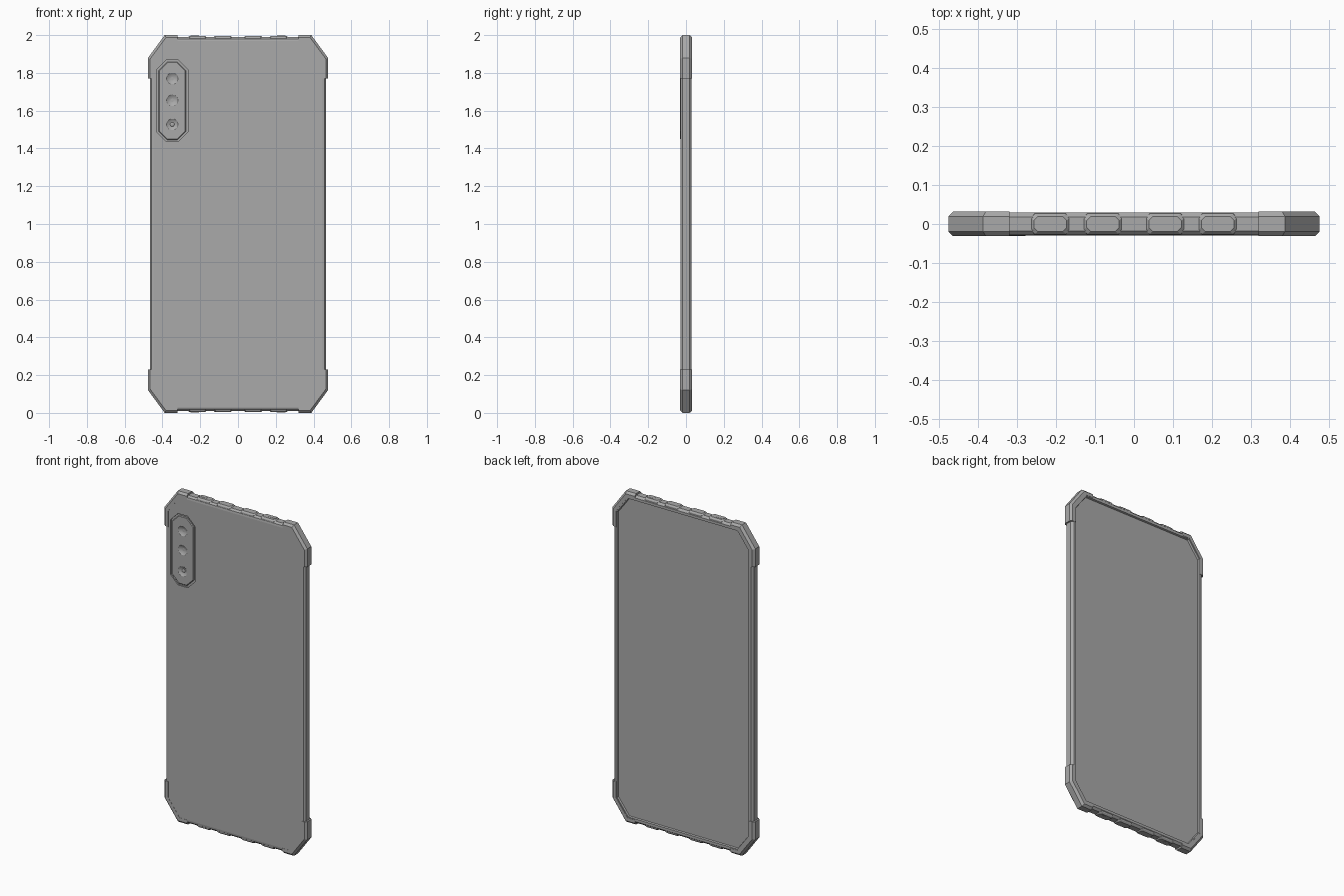
import bpy
import bmesh

if "Cube" in bpy.data.objects:
    bpy.data.objects.remove(bpy.data.objects["Cube"])

grey = bpy.data.materials.new("mid_grey")
grey.use_nodes = True
COLOUR = (0.4, 0.4, 0.4, 1)
grey.diffuse_color = COLOUR
grey.node_tree.nodes["Principled BSDF"].inputs["Base Color"].default_value = COLOUR

HALF_W, HALF_H = 0.467, 0.99   # half size of the case outline


def make_object(name, bm, mirror=(False, False, False)):
    """Object at mid height, so mirroring works about the case centre."""
    bmesh.ops.recalc_face_normals(bm, faces=bm.faces[:])
    mesh = bpy.data.meshes.new(name)
    bm.to_mesh(mesh)
    bm.free()
    mesh.materials.append(grey)
    ob = bpy.data.objects.new(name, mesh)
    ob.location.z = 1
    bpy.context.collection.objects.link(ob)
    if any(mirror):
        mod = ob.modifiers.new("mirror", 'MIRROR')
        mod.use_axis = mirror
        mod.use_mirror_merge = False
    return ob


def corner(d):
    """Two ends of the top left chamfer, inset by d."""
    w, h = HALF_W - d, HALF_H - d
    return [(w - 0.085 + 0.4 * d, h), (w, h - 0.115 + 0.6 * d)]


def outline(d):
    a, b = corner(d)
    half = [a, b, (b[0], -b[1]), (a[0], -a[1])]
    return half + [(-x, z) for x, z in reversed(half)]


def loft(rings, wrap_ring=True, wrap_profile=False):
    """Skin rings of (x, y, z) points and close the ends."""
    bm = bmesh.new()
    vs = [[bm.verts.new(p) for p in ring] for ring in rings]
    n = len(vs[0])
    for r in range(len(vs) - 1):
        for i in range(n if wrap_ring else n - 1):
            j = (i + 1) % n
            bm.faces.new((vs[r][i], vs[r][j], vs[r + 1][j], vs[r + 1][i]))
    bm.faces.new(vs[0])
    bm.faces.new(vs[-1])
    return bm


def octagon_prism(name, cx, cz, w, h, c, y0, y1, edge=0.0):
    """Upright eight sided plate with an optional bevelled front edge."""
    def ring(y, inset):
        a, b, k = w - inset, h - inset, c - 0.6 * inset
        half = [(a - k, b), (a, b - k), (a, k - b), (a - k, -b)]
        pts = half + [(-x, -z) for x, z in half]
        return [(cx + x, y, cz + z) for x, z in pts]
    rings = [ring(y0, edge), ring(y1, 0)]
    if edge:
        rings.insert(1, ring(y0 + edge, 0))
    return make_object(name, loft(rings))


def cut(target, cutter):
    mod = target.modifiers.new("cut", 'BOOLEAN')
    mod.operation, mod.object, mod.solver = 'DIFFERENCE', cutter, 'EXACT'
    cutter.hide_render = True
    bpy.context.view_layer.objects.active = target
    bpy.ops.object.modifier_apply(modifier=mod.name)
    bpy.data.objects.remove(cutter)


# Case body: bevelled frame, flat camera side, shallow recess on the other side
profile = [(0.032, -0.030), (0.022, -0.030), (0.010, -0.028), (0, -0.018), (0, 0.018),
           (0.012, 0.030), (0.028, 0.030), (0.031, 0.020)]
body = make_object("case_body", loft([[(x, y, z) for x, z in outline(d)] for d, y in profile]))

# Corner bumpers: thicker band swept round each chamfer
bumper = [(0.022, -0.031), (0.002, -0.031), (-0.010, -0.019), (-0.010, 0.019),
          (0.002, 0.032), (0.022, 0.032)]
rings = []
for step in range(4):
    ring = []
    for d, y in bumper:
        a, b = corner(d)
        path = [(0.32, a[1]), a, b, (b[0], 0.77)]
        x, z = path[step]
        ring.append((x, y, z))
    rings.append(ring)
make_object("corner_bumpers", loft(rings), (True, False, True))

# Grip pads along the top and bottom edges
for name, x in (("inner_grip_pads", 0.08), ("outer_grip_pads", 0.215)):
    levels = [(0.05, 0.028, 0.975), (0.05, 0.026, 0.988), (0.042, 0.019, 0.996)]
    rings = []
    for w, t, z in levels:
        k = 0.010
        half = [(w - k, t), (w, t - k), (w, k - t), (w - k, -t)]
        rings.append([(x + px, py, z) for px, py in half + [(-p, -q) for p, q in half]])
    make_object(name, loft(rings), (True, False, True))

# Small slots on the outer pads
bm = bmesh.new()
bmesh.ops.create_cube(bm, size=1)
bmesh.ops.scale(bm, vec=(0.045, 0.016, 0.004), verts=bm.verts)
bmesh.ops.translate(bm, vec=(0.23, 0.003, 0.995), verts=bm.verts)
make_object("pad_slots", bm, (True, False, True))

# Camera window: pocket in the body with a plate set inside it
CAM_X, CAM_Z = -0.348, 0.652
cut(body, octagon_prism("pocket_cutter", CAM_X, CAM_Z, 0.082, 0.216, 0.05, -0.05, -0.022))
plate = octagon_prism("camera_plate", CAM_X, CAM_Z, 0.072, 0.206, 0.045, -0.031, -0.015, 0.004)

# Lens dimples
for z in (0.77, 0.655, 0.527):
    bm = bmesh.new()
    bmesh.ops.create_uvsphere(bm, u_segments=32, v_segments=24, radius=0.05)
    bmesh.ops.translate(bm, vec=(CAM_X, -0.071, z), verts=bm.verts)
    cut(plate, make_object("dimple_cutter", bm))

# Small raised disc in the lowest dimple
bm = bmesh.new()
bmesh.ops.create_uvsphere(bm, u_segments=20, v_segments=10, radius=0.012)
bmesh.ops.scale(bm, vec=(1, 0.4, 1), verts=bm.verts)
bmesh.ops.translate(bm, vec=(CAM_X, -0.021, 0.527), verts=bm.verts)
make_object("flash_disc", bm)

# Flat bevels stay crisp, dimples shade smoothly
for ob in bpy.context.collection.objects:
    if ob.name in ("camera_plate", "flash_disc"):
        bpy.ops.object.select_all(action='DESELECT')
        ob.select_set(True)
        bpy.context.view_layer.objects.active = ob
        bpy.ops.object.shade_smooth_by_angle(angle=0.4)
